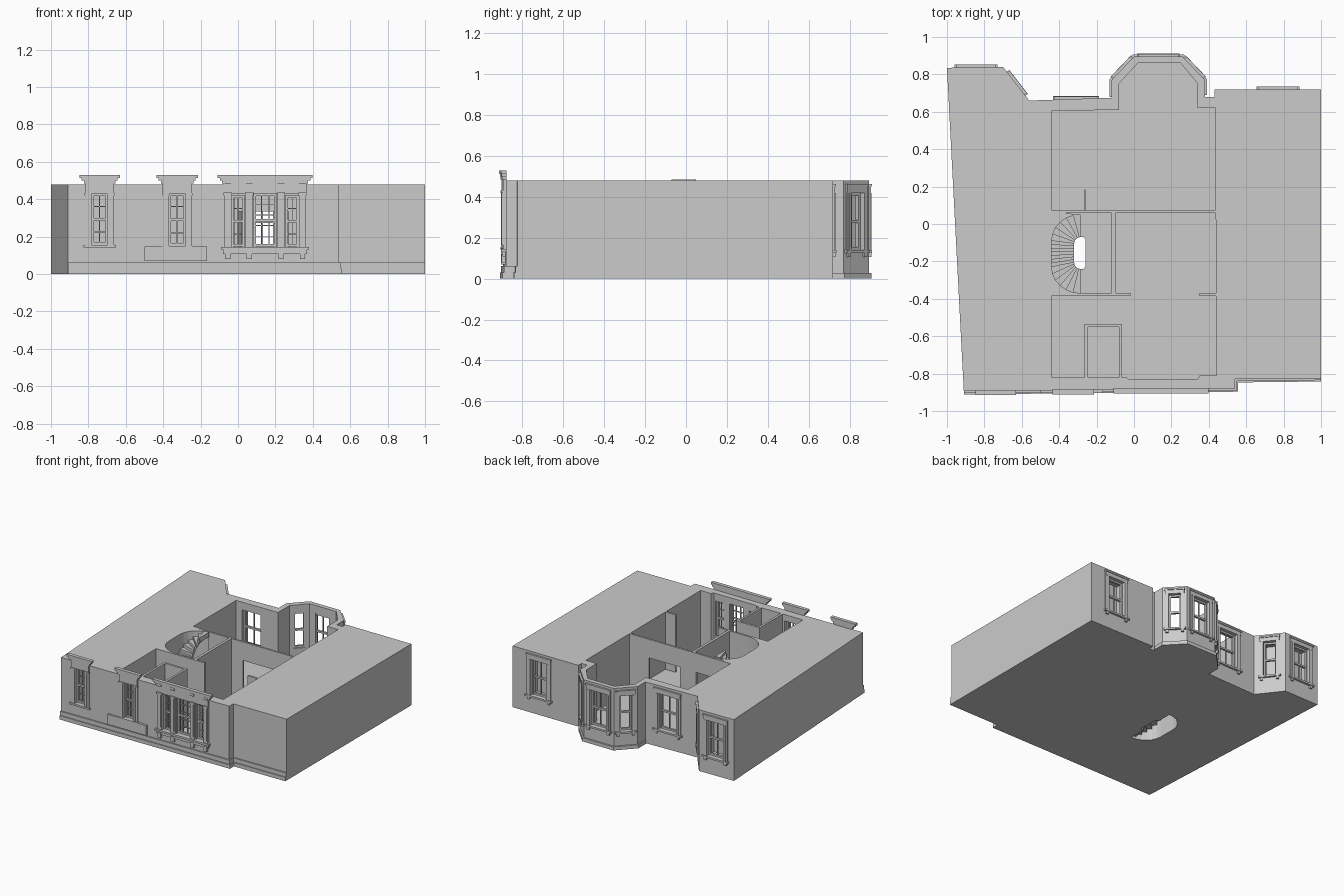
import bpy, bmesh, math
from mathutils import Matrix, Vector

if "Cube" in bpy.data.objects:
    bpy.data.objects.remove(bpy.data.objects["Cube"])

H, FL = 0.48, 0.03            # wall height, floor level


def finish(bm, name):
    bmesh.ops.recalc_face_normals(bm, faces=bm.faces[:])
    me = bpy.data.meshes.new(name)
    bm.to_mesh(me)
    bm.free()
    ob = bpy.data.objects.new(name, me)
    bpy.context.collection.objects.link(ob)
    return ob


def box(bm, x0, x1, y0, y1, z0, z1, M=Matrix()):
    c = Vector(((x0 + x1) / 2, (y0 + y1) / 2, (z0 + z1) / 2))
    S = Matrix.Diagonal((x1 - x0, y1 - y0, z1 - z0, 1))
    bmesh.ops.create_cube(bm, size=1, matrix=M @ Matrix.Translation(c) @ S)


def prism(bm, pts, z0, z1):
    lo = [bm.verts.new((x, y, z0)) for x, y in pts]
    hi = [bm.verts.new((x, y, z1)) for x, y in pts]
    bm.faces.new(lo)
    bm.faces.new(hi)
    n = len(pts)
    for i in range(n):
        j = (i + 1) % n
        bm.faces.new((lo[i], lo[j], hi[j], hi[i]))


def cut(ob, bm):
    c = finish(bm, "cutter")
    c.hide_render = True
    m = ob.modifiers.new("cut", 'BOOLEAN')
    m.operation, m.solver, m.object = 'DIFFERENCE', 'EXACT', c
    bpy.context.view_layer.objects.active = ob
    bpy.ops.object.modifier_apply(modifier=m.name)
    bpy.data.objects.remove(c)


def fy(x):                    # slightly skewed street front
    return -0.885 + 0.01 * x


# main building mass
bm = bmesh.new()
prism(bm, [(-0.91, fy(-0.91)), (0.54, fy(0.54)), (0.54, -0.83), (1, -0.825), (1, 0.72),
           (0.43, 0.72), (0.43, 0.68), (0.38, 0.68), (0.38, 0.77), (0.26, 0.895), (0, 0.895),
           (-0.12, 0.77), (-0.12, 0.675), (-0.56, 0.66), (-0.70, 0.84), (-1, 0.835)], 0, H)
body = finish(bm, "building_walls")

# hollow interior with the bay
bm = bmesh.new()
prism(bm, [(-0.44, -0.82), (-0.04, -0.82), (-0.03, -0.83), (0.34, -0.83), (0.35, -0.81),
           (0.44, -0.81), (0.435, 0.62), (0.34, 0.62), (0.34, 0.75), (0.25, 0.86), (0.02, 0.86),
           (-0.08, 0.75), (-0.08, 0.61), (-0.44, 0.605)], FL, 0.7)
cut(body, bm)


# stair well outlines: quarter turn, straight flight, quarter turn
def well(t, rx, ry, y0, y1, cx=-0.285):
    if t <= 6:
        a = math.radians(270 - 15 * t)
        return cx + rx * math.cos(a), y0 + ry * math.sin(a)
    if t >= 13:
        a = math.radians(180 - 15 * (t - 13))
        return cx + rx * math.cos(a), y1 + ry * math.sin(a)
    return cx - rx, y0 + (y1 - y0) * (t - 6) / 7


def outer(t):
    return well(t, 0.155, 0.14, -0.23, -0.09)


def inner(t):
    return well(t, 0.035, 0.035, -0.205, -0.105)


# stair opening through the floor
bm = bmesh.new()
prism(bm, [outer(t) for t in range(20)] + [(-0.285, -0.07), (-0.27, -0.07), (-0.26, -0.08),
                                           (-0.26, -0.23), (-0.27, -0.24), (-0.285, -0.24)], -0.1, 0.1)
cut(body, bm)

# windows: name, x, y, outward direction, width, bottom, top, columns, rows, style
def deg(nx, ny):
    return math.atan2(ny, nx) + math.pi / 2


WINDOWS = [
    ("front_window_left", -0.74, fy(-0.74), 0, 0.085, 0.155, 0.43, 2, 4, "front"),
    ("front_window_middle", -0.325, fy(-0.325), 0, 0.09, 0.15, 0.43, 2, 4, "front"),
    ("front_triple_left", 0.0, fy(0), 0, 0.07, 0.145, 0.42, 2, 4, "plain"),
    ("front_triple_centre", 0.145, fy(0.145), 0, 0.12, 0.145, 0.43, 3, 5, "plain"),
    ("front_triple_right", 0.29, fy(0.29), 0, 0.07, 0.145, 0.42, 2, 4, "plain"),
    ("back_window_right", 0.77, 0.72, deg(0, 1), 0.14, 0.14, 0.42, 2, 2, "back"),
    ("back_window_left", -0.845, 0.838, deg(0, 1), 0.14, 0.14, 0.42, 2, 2, "back"),
    ("back_window_middle", -0.31, 0.668, deg(0, 1), 0.16, 0.14, 0.42, 2, 2, "back"),
    ("back_window_splay", -0.63, 0.75, deg(0.18, 0.14), 0.09, 0.14, 0.42, 1, 2, "back"),
    ("bay_window_front", 0.13, 0.895, deg(0, 1), 0.14, 0.14, 0.42, 2, 2, "back"),
    ("bay_window_left", -0.06, 0.8325, deg(-0.125, 0.12), 0.085, 0.14, 0.42, 1, 2, "back"),
    ("bay_window_right", 0.32, 0.8325, deg(0.125, 0.12), 0.085, 0.14, 0.42, 1, 2, "back"),
]


def place(x, y, a):
    return Matrix.Translation((x, y, 0)) @ Matrix.Rotation(a, 4, 'Z')


bm = bmesh.new()
for n, x, y, a, w, z0, z1, c, r, s in WINDOWS:
    box(bm, -w / 2, w / 2, -0.03, 0.078, z0, z1, place(x, y, a))
cut(body, bm)


def cornice(bm, h, M):        # stepped head above a street window
    for e, z0, z1, v in ((0, 0.43, 0.49, 0.01), (0.008, 0.485, 0.5, 0.014),
                         (0.02, 0.5, 0.513, 0.018), (0.032, 0.513, 0.53, 0.022)):
        box(bm, -h - e, h + e, -v, 0.006, z0, z1, M)


for n, x, y, a, w, z0, z1, cols, rows, style in WINDOWS:
    M, h, bm = place(x, y, a), w / 2, bmesh.new()
    # sash frame and glazing bars
    for s in (-1, 1):
        u = s * (h - 0.006)
        box(bm, u - 0.006, u + 0.006, 0.015, 0.035, z0, z1, M)
    for z in (z0 + 0.008, (z0 + z1) / 2, z1 - 0.006):
        box(bm, -h, h, 0.017, 0.033, z - 0.007, z + 0.007, M)
    for i in range(1, cols):
        u = -h + w * i / cols
        box(bm, u - 0.0025, u + 0.0025, 0.02, 0.03, z0, z1, M)
    for i in range(1, rows):
        z = z0 + (z1 - z0) * i / rows
        box(bm, -h, h, 0.02, 0.03, z - 0.0025, z + 0.0025, M)
    # casing, sill and brackets
    if style != "plain":
        cw = 0.034 if style == "front" else (0.034 if w > 0.1 else 0.026)
        for s in (-1, 1):
            for o, v in ((cw, 0.008), (cw * 0.55, 0.013)):
                u0, u1 = sorted((s * h, s * (h + o)))
                box(bm, u0, u1, -v, 0.01, z0, z1, M)
            u = s * (h + cw * 0.5)
            if style == "back":
                box(bm, u - 0.01, u + 0.01, -0.012, 0, z0 - 0.035, z0 - 0.01, M)
            else:
                box(bm, u - 0.02, u + 0.02, -0.015, 0, 0.42, 0.432, M)
        box(bm, -h - cw - 0.01, h + cw + 0.01, -0.016, 0.015, z0 - 0.014, z0, M)
        if style == "front":
            cornice(bm, h + cw, M)
        else:
            box(bm, -h - cw, h + cw, -0.01, 0.01, z1, z1 + 0.035, M)
            box(bm, -h - cw - 0.004, h + cw + 0.004, -0.015, 0, z1 + 0.03, z1 + 0.042, M)
    finish(bm, n)

# triple window surround with pilasters, sill and brackets
bm = bmesh.new()
M = place(0.145, fy(0.145), 0)
for u in (-0.2, -0.085, 0.085, 0.2):
    box(bm, u - 0.019, u + 0.019, -0.012, 0.01, 0.145, 0.43, M)
    box(bm, u - 0.012, u + 0.012, -0.018, 0, 0.165, 0.42, M)
    box(bm, u - 0.022, u + 0.022, -0.02, 0, 0.42, 0.435, M)
    box(bm, u - 0.014, u + 0.014, -0.018, 0, 0.08, 0.12, M)
    box(bm, u - 0.018, u + 0.018, -0.02, 0, 0.485, 0.505, M)
box(bm, -0.235, 0.235, -0.022, 0.015, 0.13, 0.145, M)
box(bm, -0.225, 0.225, -0.014, 0, 0.108, 0.13, M)
cornice(bm, 0.222, M)
finish(bm, "triple_window_surround")

# apron panel, street plinth and bay skirting
bm = bmesh.new()
box(bm, -0.50, -0.165, fy(-0.33) - 0.016, fy(-0.33) + 0.005, 0.07, 0.148)
finish(bm, "apron_panel")
bm = bmesh.new()
for d, z0, z1 in ((0.017, 0, 0.03), (0.01, 0.03, 0.062)):
    prism(bm, [(-0.91, fy(-0.91) - d), (0.54 + d, fy(0.54) - d), (0.54 + d, -0.83 - d),
               (1, -0.825 - d), (1, -0.82), (0.53, -0.82), (0.53, -0.87), (-0.91, -0.88)], z0, z1)
finish(bm, "front_plinth")
bm = bmesh.new()
prism(bm, [(-0.13, 0.68), (-0.13, 0.775), (-0.005, 0.907), (0.265, 0.907), (0.39, 0.775),
           (0.39, 0.69)], 0, 0.04 - 0.012)
finish(bm, "bay_skirting")

# partition walls with door openings
bm = bmesh.new()
T = H
for x0, x1, z0 in ((-0.445, -0.25, FL), (-0.25, -0.14, 0.33), (-0.14, 0, FL),
                   (0, 0.27, 0.335), (0.27, 0.44, FL)):
    box(bm, x0, x1, 0.06, 0.075, z0, T)
box(bm, -0.12, -0.10, -0.37, 0.06, FL, T)
box(bm, -0.445, -0.02, -0.385, -0.37, FL, T)
box(bm, 0.35, 0.44, -0.385, -0.37, FL, T)
finish(bm, "partition_walls")

# small closet by the street wall
bm = bmesh.new()
box(bm, -0.265, -0.247, -0.83, -0.535, FL, T)
box(bm, -0.08, -0.063, -0.83, -0.535, FL, T)
for x0, x1, z0 in ((-0.247, -0.21, FL), (-0.21, -0.12, 0.33), (-0.12, -0.08, FL)):
    box(bm, x0, x1, -0.552, -0.535, z0, T)
finish(bm, "closet_walls")

# open door leaf
bm = bmesh.new()
box(bm, -0.264, -0.259, 0.075, 0.185, FL, 0.33)
finish(bm, "open_door")

# curved corners of the stair well
bm = bmesh.new()
prism(bm, [outer(t) for t in range(7)] + [(-0.445, -0.375)], 0.005, T)
prism(bm, [outer(t) for t in range(13, 20)] + [(-0.445, 0.065)], 0.005, T)
well_ob = finish(bm, "stair_well_corners")

# winding stair treads
bm = bmesh.new()
rise = (0.485 - FL) / 19
for i in range(19):
    z = FL + rise * (i + 1)
    prism(bm, [outer(i), outer(i + 1), inner(i + 1), inner(i)], z - rise * 1.5, z)
finish(bm, "winding_stair")
